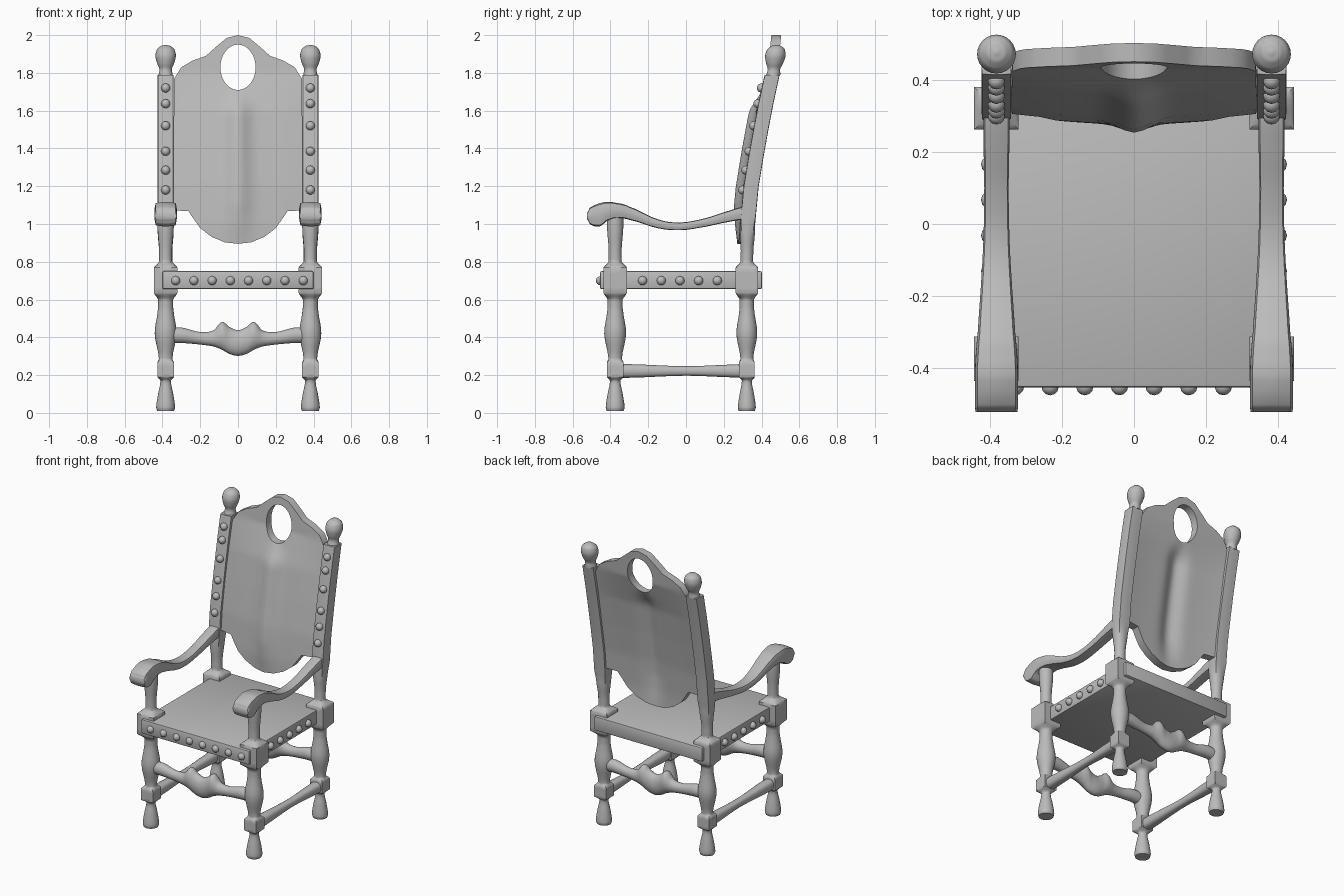
import bpy, bmesh, math
from mathutils import Vector

cube = bpy.data.objects.get("Cube")
if cube:
    bpy.data.objects.remove(cube, do_unlink=True)

grey = bpy.data.materials.new("plain grey")
grey.use_nodes = True
COLOUR = (0.5, 0.5, 0.5, 1)
grey.diffuse_color = COLOUR
grey.node_tree.nodes["Principled BSDF"].inputs["Base Color"].default_value = COLOUR


def finish(name, bm, angle=40):
    bmesh.ops.recalc_face_normals(bm, faces=bm.faces)
    mesh = bpy.data.meshes.new(name)
    bm.to_mesh(mesh)
    bm.free()
    mesh.materials.append(grey)
    for p in mesh.polygons:
        p.use_smooth = True
    mesh.set_sharp_from_angle(angle=math.radians(angle))
    obj = bpy.data.objects.new(name, mesh)
    bpy.context.collection.objects.link(obj)
    return obj


def smooth_rows(rows, steps=4):
    """Spline through rows of numbers without overshooting any of them."""
    out = []
    for i in range(len(rows) - 1):
        a, b = rows[i], rows[i + 1]
        p, n = rows[max(i - 1, 0)], rows[min(i + 2, len(rows) - 1)]
        for k in range(steps):
            t = k / steps
            row = [a[0] + (b[0] - a[0]) * t]
            for w, x, y, z in zip(p[1:], a[1:], b[1:], n[1:]):
                v = 0.5 * (2 * x + (y - w) * t + (2 * w - 5 * x + 4 * y - z) * t ** 2
                           + (3 * x - w - 3 * y + z) * t ** 3)
                row.append(min(max(v, min(x, y)), max(x, y)))
            out.append(row)
    return out + [list(rows[-1])]


def loft(name, sections, axis, segs=24):
    """Sections are (centre, half width, half height, squareness) across an axis."""
    bm = bmesh.new()
    rings = []
    for centre, ru, rv, sq in sections:
        ring = []
        for k in range(segs):
            a = math.tau * k / segs
            c, s = math.cos(a), math.sin(a)
            f = 1 + sq * (1 / max(abs(c), abs(s)) - 1)
            u, v = c * f * ru, s * f * rv
            off = {"x": (0, u, v), "y": (u, 0, v), "z": (u, v, 0)}[axis]
            ring.append(bm.verts.new(Vector(centre) + Vector(off)))
        rings.append(ring)
    for a, b in zip(rings, rings[1:]):
        for k in range(segs):
            j = (k + 1) % segs
            bm.faces.new((a[k], a[j], b[j], b[k]))
    bm.faces.new(rings[0])
    bm.faces.new(rings[-1])
    return finish(name, bm)


def lean(z):
    """Depth of the back posts at a height."""
    pts = [(0.8, 0.322), (1.0, 0.326), (1.2, 0.345), (1.4, 0.378),
           (1.6, 0.415), (1.8, 0.458), (2.0, 0.478)]
    for (z0, y0), (z1, y1) in zip(pts, pts[1:]):
        if z < z1:
            return y0 + (y1 - y0) * max(z - z0, 0) / (z1 - z0)
    return pts[-1][1]


def nail(name, loc, normal):
    bm = bmesh.new()
    bmesh.ops.create_uvsphere(bm, u_segments=12, v_segments=8, radius=0.024)
    for v in bm.verts:
        v.co = v.co + Vector(loc)
    finish(name, bm)


LEG_X, FRONT_Y = 0.383, -0.375

# Turned legs: height, radius, squareness
LEG = [(0.01, 0.045, 0), (0.03, 0.05, 0), (0.1, 0.04, 0), (0.17, 0.028, 0),
       (0.19, 0.044, 1), (0.265, 0.044, 1), (0.29, 0.036, 0), (0.42, 0.058, 0),
       (0.54, 0.042, 0), (0.6, 0.04, 0), (0.635, 0.062, 1), (0.77, 0.062, 1), (0.8, 0.035, 0)]
FRONT_TOP = [(0.86, 0.034, 0), (0.98, 0.043, 0), (1.05, 0.043, 0)]
BACK_TOP = [(0.86, 0.035, 0), (0.95, 0.042, 0.2), (1.05, 0.042, 0.85), (1.79, 0.042, 0.85)]
FINIAL = [(1.785, 0.038, 0), (1.82, 0.033, 0), (1.85, 0.045, 0), (1.89, 0.054, 0),
          (1.925, 0.046, 0), (1.943, 0.026, 0), (1.948, 0.005, 0)]

# Arms: depth, top, underside, half width
ARM = [(-0.523, 1.06, 1.025, 0.058), (-0.51, 1.085, 1.0, 0.06), (-0.48, 1.102, 0.987, 0.06),
       (-0.45, 1.112, 0.99, 0.06), (-0.42, 1.117, 1.015, 0.06), (-0.37, 1.112, 1.03, 0.058),
       (-0.3, 1.092, 1.022, 0.052), (-0.15, 1.025, 0.978, 0.042), (-0.03, 1.008, 0.967, 0.036),
       (0.1, 1.03, 0.985, 0.034), (0.22, 1.068, 1.01, 0.036), (0.32, 1.095, 1.025, 0.037)]

for side, s in (("left", 1), ("right", -1)):
    x = s * LEG_X
    loft(f"front_leg_{side}", [((x, FRONT_Y, z), r, r, q)
                               for z, r, q in smooth_rows(LEG + FRONT_TOP)], "z")
    loft(f"back_post_{side}", [((x, lean(z), z), r, r * 0.95, q)
                               for z, r, q in smooth_rows(LEG + BACK_TOP, 5)], "z")
    loft(f"finial_{side}", [((x, lean(z) + 0.006, z), r, r, q)
                            for z, r, q in smooth_rows(FINIAL)], "z")
    loft(f"arm_{side}", [((x, y, (t + b) / 2), w, (t - b) / 2, 0.6)
                         for y, t, b, w in smooth_rows(ARM)], "y")

    # Side stretcher, thinner in the middle
    rows = [(-0.36, 0.036), (-0.3, 0.036), (0.0, 0.025), (0.25, 0.034), (0.31, 0.036)]
    loft(f"side_stretcher_{side}", [((x, y, 0.222), r, r, 0.2)
                                    for y, r in smooth_rows(rows)], "y")

    # Nails on the seat side and the back post
    for i in range(5):
        nail(f"seat_side_nail_{side}_{i}", (s * 0.402, -0.23 + i * 0.099, 0.7), s)
    for i, z in enumerate((1.18, 1.285, 1.385, 1.52, 1.637, 1.72)):
        nail(f"post_nail_{side}_{i}", (x, lean(z) - 0.042, z), s)

# Front and back stretchers: across, top, underside, half depth
half = [(0.36, 0.452, 0.37, 0.036), (0.3, 0.452, 0.37, 0.036), (0.2, 0.428, 0.362, 0.028),
        (0.13, 0.436, 0.352, 0.034), (0.085, 0.482, 0.335, 0.045), (0.045, 0.455, 0.312, 0.04)]
rows = [(-x, t, b, d) for x, t, b, d in half] + [(0, 0.438, 0.302, 0.04)] + half[::-1]
for name, y in (("front", FRONT_Y), ("back", 0.322)):
    loft(f"{name}_stretcher", [((x, y, (t + b) / 2), d, (t - b) / 2, 0)
                               for x, t, b, d in smooth_rows(rows)], "x")

# Seat
bm = bmesh.new()
bmesh.ops.create_cube(bm, size=1)
for v in bm.verts:
    v.co = Vector((v.co.x * 0.8, v.co.y * 0.857 - 0.0265, v.co.z * 0.095 + 0.7025))
bmesh.ops.bevel(bm, geom=bm.edges[:], offset=0.008, segments=2, affect="EDGES", profile=0.5)
finish("seat", bm)
for i in range(8):
    nail(f"seat_front_nail_{i}", (-0.33 + i * 0.0965, -0.453, 0.7), -1)

# Back panel: rings running from the oval hole out to the shaped outline
HOLE_Z, HOLE_W, HOLE_H = 1.83, 0.093, 0.12
right_half = [(0, 2.0), (0.06, 1.985), (0.12, 1.935), (0.17, 1.89), (0.24, 1.865), (0.3, 1.83),
              (0.338, 1.77), (0.342, 1.4), (0.34, 1.072), (0.262, 1.068), (0.24, 1.035),
              (0.2, 0.978), (0.14, 0.932), (0.07, 0.903), (0, 0.895)]
outline = right_half + [(-x, z) for x, z in right_half[-2:0:-1]]
dense = []
for (x0, z0), (x1, z1) in zip(outline, outline[1:] + outline[:1]):
    n = max(2, int(math.hypot(x1 - x0, z1 - z0) / 0.03))
    dense += [(x0 + (x1 - x0) * k / n, z0 + (z1 - z0) * k / n) for k in range(n)]


def panel_depth(x, z):
    ridge = math.exp(-(x / 0.06) ** 2) * min(max((1.7 - z) / 0.1, 0), 1) * min(max((z - 0.85) / 0.25, 0), 1)
    bow = 0.02 * (1 - (x / 0.34) ** 2) * min(max((1.8 - z) / 0.2, 0), 1)
    return lean(z) - 0.035 * ridge - bow


STEPS = 24
bm = bmesh.new()
rings = []
for face_y in (-0.026, 0.026):
    for k in range(STEPS + 1):
        t = k / STEPS if face_y < 0 else 1 - k / STEPS
        ring = []
        for ox, oz in dense:
            a = math.atan2(oz - HOLE_Z, ox)
            f = 1 / math.hypot(math.cos(a) / HOLE_W, math.sin(a) / HOLE_H)
            hx, hz = f * math.cos(a), HOLE_Z + f * math.sin(a)
            x, z = hx + (ox - hx) * t, hz + (oz - hz) * t
            ring.append(bm.verts.new((x, panel_depth(x, z) + face_y, z)))
        rings.append(ring)
for a, b in zip(rings, rings[1:] + rings[:1]):
    for k in range(len(dense)):
        j = (k + 1) % len(dense)
        bm.faces.new((a[k], a[j], b[j], b[k]))
finish("back_panel", bm, 50)
